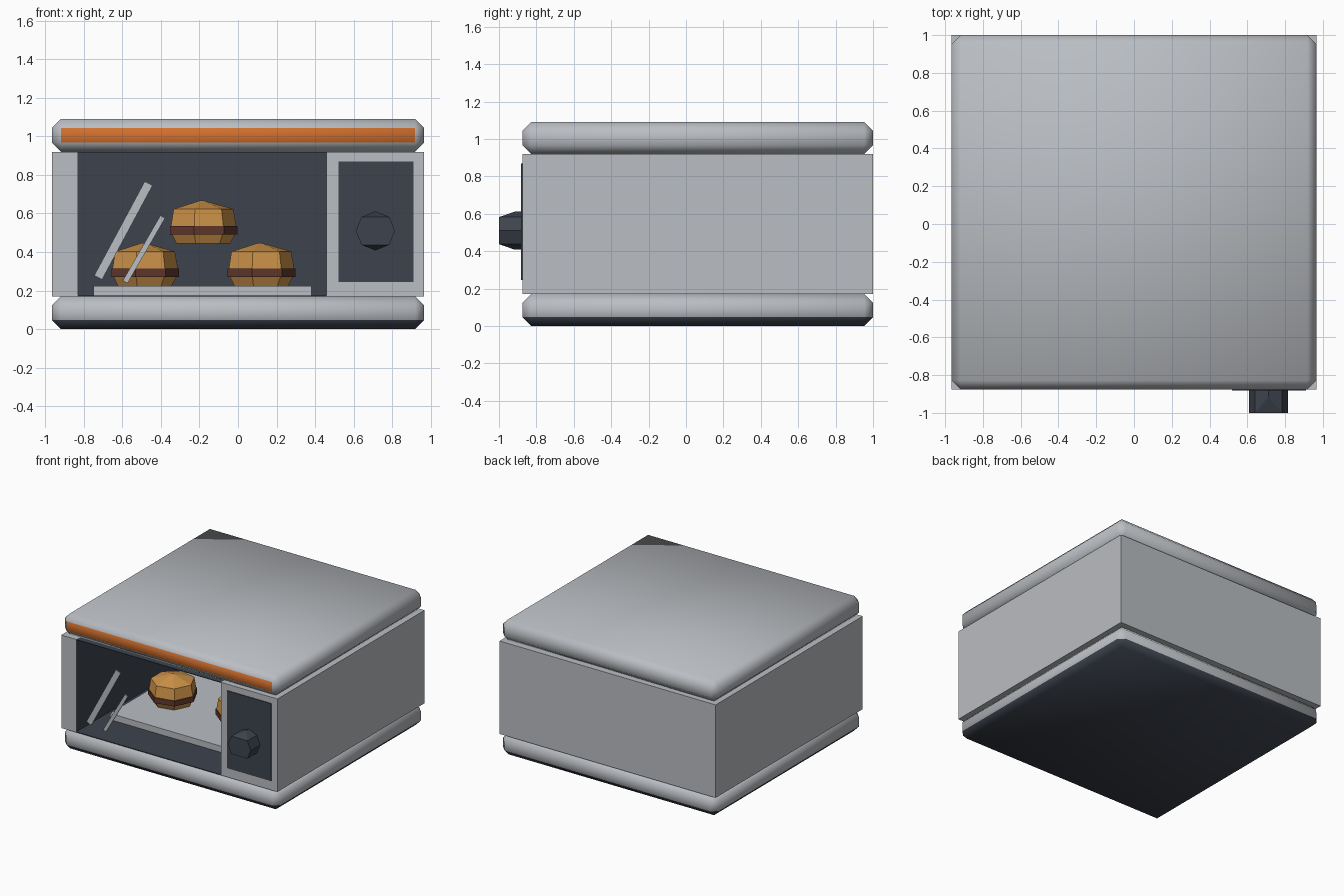
import bpy, bmesh, math
from mathutils import Matrix, Vector

if "Cube" in bpy.data.objects:
    bpy.data.objects.remove(bpy.data.objects["Cube"])


def material(name, rgb):
    m = bpy.data.materials.new(name)
    m.diffuse_color = (*rgb, 1.0)
    m.use_nodes = True
    m.node_tree.nodes["Principled BSDF"].inputs["Base Color"].default_value = m.diffuse_color
    return m


LIGHT = material("light_grey", (0.49, 0.51, 0.54))
DARK = material("dark_slate", (0.047, 0.056, 0.076))
ORANGE = material("orange", (0.66, 0.165, 0.027))
BUN = material("bun_tan", (0.61, 0.29, 0.065))
PATTY = material("patty_brown", (0.122, 0.039, 0.027))


def finish(bm, name, mats, rule=None, smooth=False):
    """Turn a bmesh into an object; rule(face) picks its material slot."""
    bmesh.ops.recalc_face_normals(bm, faces=bm.faces)
    bm.normal_update()
    for f in bm.faces:
        f.smooth = smooth
        if rule:
            f.material_index = rule(f)
    me = bpy.data.meshes.new(name)
    bm.to_mesh(me)
    bm.free()
    for m in mats:
        me.materials.append(m)
    ob = bpy.data.objects.new(name, me)
    bpy.context.collection.objects.link(ob)
    return ob


def box_mesh(lo, hi):
    bm = bmesh.new()
    lo, hi = Vector(lo), Vector(hi)
    bmesh.ops.create_cube(bm, size=1.0)
    bmesh.ops.scale(bm, vec=hi - lo, verts=bm.verts)
    bmesh.ops.translate(bm, vec=(lo + hi) / 2, verts=bm.verts)
    return bm


def box(name, lo, hi, mat):
    return finish(box_mesh(lo, hi), name, [mat])


X, Y0, Y1 = 0.965, -0.875, 1.0      # outer footprint
Z0, Z1, TOP = 0.17, 0.92, 1.09      # body bottom, body top, overall top
XL, XR, YB = -0.83, 0.46, 0.86      # cavity


# Bevelled base and lid slabs
def slab(name, z0, z1, accent, rule):
    bm = box_mesh((-X, Y0, z0), (X, Y1, z1))
    bmesh.ops.bevel(bm, geom=bm.edges[:], offset=0.047, offset_type='OFFSET',
                    segments=1, profile=0.5, affect='EDGES')
    finish(bm, name, [LIGHT, accent], rule, smooth=True)


slab("base_slab", 0.0, Z0, DARK, lambda f: int(f.normal.z < -0.5))
slab("lid_slab", Z1, TOP, ORANGE, lambda f: int(f.normal.y < -0.9))

# Body shell: U-shaped plan pulled upwards, dark on the cavity walls
bm = bmesh.new()
plan = [(-X, Y0), (XL, Y0), (XL, YB), (XR, YB),
        (XR, Y0), (X, Y0), (X, Y1), (-X, Y1)]
base = bm.faces.new([bm.verts.new((x, y, Z0)) for x, y in plan])
up = bmesh.ops.extrude_face_region(bm, geom=[base])
bmesh.ops.translate(bm, vec=(0, 0, Z1 - Z0),
                    verts=[v for v in up["geom"] if isinstance(v, bmesh.types.BMVert)])


def cavity_rule(f):
    c = f.calc_center_median()
    return int(abs(f.normal.z) < 0.5 and XL - 0.01 < c.x < XR + 0.01
               and Y0 + 0.1 < c.y < YB + 0.01)


finish(bm, "body_shell", [LIGHT, DARK], cavity_rule)
box("cavity_floor", (XL, Y0, Z0), (XR, YB, Z0 + 0.005), DARK)
box("cavity_ceiling", (XL, Y0, Z1 - 0.005), (XR, YB, Z1), DARK)

# Tray and control panel
box("tray", (-0.75, -0.56, Z0 + 0.005), (0.38, 0.58, 0.225), LIGHT)
box("control_panel", (0.52, Y0 - 0.006, 0.245), (0.91, Y0, 0.87), DARK)

# Knob: octagonal prism with its top and bottom front corners cut away
bm = bmesh.new()
R, kx, kz = 0.102, 0.712, 0.51
for i in range(8):
    a = math.radians(45 * i)
    x, z = kx + R * math.cos(a), kz + R * math.sin(a)
    bm.verts.new((x, Y0, z))
    bm.verts.new((x, -0.915 if i in (2, 6) else -1.0, z))
bmesh.ops.convex_hull(bm, input=bm.verts[:])
bmesh.ops.dissolve_limit(bm, angle_limit=0.02, verts=bm.verts[:], edges=bm.edges[:])
finish(bm, "knob", [DARK])


# Slanted streaks on the door plane
def streak(name, a, b, width):
    (ax, az), (bx, bz) = a, b
    length = math.hypot(bx - ax, bz - az)
    bm = box_mesh((-length / 2, -0.004, -width / 2), (length / 2, 0.004, width / 2))
    turn = Matrix.Rotation(-math.atan2(bz - az, bx - ax), 4, 'Y')
    place = Matrix.Translation(((ax + bx) / 2, Y0 + 0.012, (az + bz) / 2))
    bmesh.ops.transform(bm, matrix=place @ turn, verts=bm.verts)
    finish(bm, name, [LIGHT])


streak("wide_streak", (-0.725, 0.268), (-0.463, 0.756), 0.046)
streak("narrow_streak", (-0.585, 0.245), (-0.39, 0.583), 0.028)


# Seven-sided stacked buns, each a closed lathe of (radius, height) rings
def lathe(name, profile, pos, mat):
    bm = bmesh.new()
    rings = [[bm.verts.new((pos[0] + r * math.cos(math.tau * i / 7),
                            pos[1] + r * math.sin(math.tau * i / 7),
                            pos[2] + z)) for i in range(7)] for r, z in profile]
    for lo, hi in zip(rings, rings[1:]):
        for i in range(7):
            j = (i + 1) % 7
            bm.faces.new((lo[i], lo[j], hi[j], hi[i]))
    bm.faces.new(rings[0][::-1])
    bm.faces.new(rings[-1])
    return finish(bm, name, [mat])


def burger(tag, pos):
    lathe("bottom_bun_" + tag, [(0.147, 0), (0.172, 0.047)], pos, BUN)
    lathe("patty_" + tag, [(0.185, 0.047), (0.185, 0.09)], pos, PATTY)
    lathe("top_bun_" + tag, [(0.178, 0.09), (0.163, 0.178), (0.01, 0.222)], pos, BUN)


burger("left", (-0.49, -0.13, 0.225))
burger("right", (0.113, -0.13, 0.225))
burger("rear", (-0.187, 0.3, 0.445))
